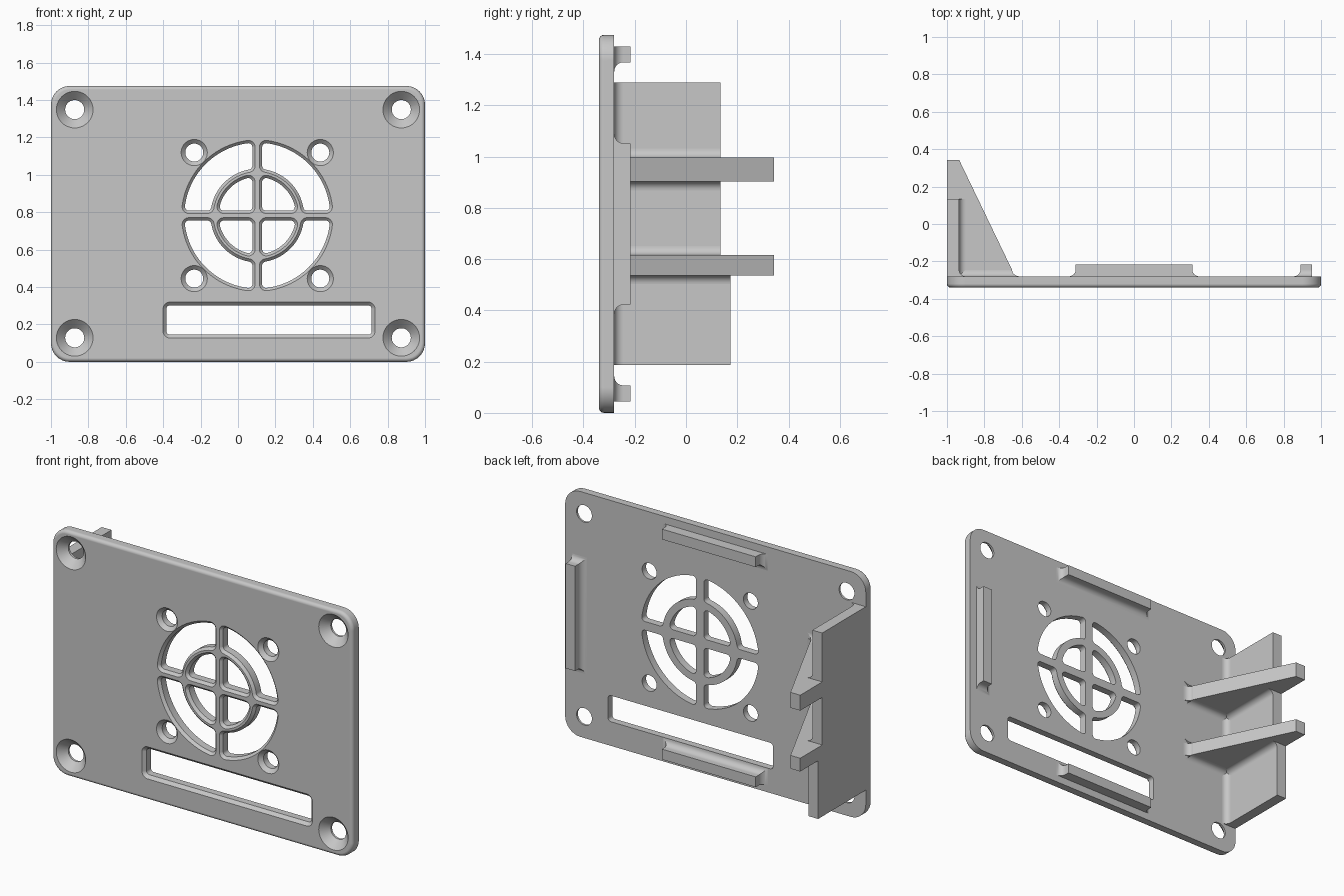
import bpy, bmesh, math
from mathutils import Vector

if "Cube" in bpy.data.objects:
    bpy.data.objects.remove(bpy.data.objects["Cube"])

FRONT, BACK = -0.34, -0.28
grey = bpy.data.materials.new("plain grey")
grey.diffuse_color = (0.57, 0.57, 0.57, 1)
grey.use_nodes = True
grey.node_tree.nodes["Principled BSDF"].inputs["Base Color"].default_value = grey.diffuse_color


def arc(cx, cy, r, a0, a1, n=8):
    """2D arc points, angles in degrees."""
    return [(cx + r * math.cos(math.radians(a0 + (a1 - a0) * i / n)),
             cy + r * math.sin(math.radians(a0 + (a1 - a0) * i / n))) for i in range(n + 1)]


def loft(bm, rings):
    """Skin a stack of matching 3D rings and cap both ends."""
    vs = [[bm.verts.new(p) for p in ring] for ring in rings]
    n = len(vs[0])
    for a, b in zip(vs, vs[1:]):
        for i in range(n):
            bm.faces.new((a[i], a[(i + 1) % n], b[(i + 1) % n], b[i]))
    bm.faces.new(vs[0])
    bm.faces.new(vs[-1])


def finish(name, bm):
    bmesh.ops.remove_doubles(bm, verts=bm.verts, dist=1e-5)
    bmesh.ops.recalc_face_normals(bm, faces=bm.faces)
    mesh = bpy.data.meshes.new(name)
    bm.to_mesh(mesh)
    bm.free()
    mesh.materials.append(grey)
    ob = bpy.data.objects.new(name, mesh)
    bpy.context.collection.objects.link(ob)
    return ob


def smooth(ob):
    bpy.ops.object.select_all(action='DESELECT')
    ob.select_set(True)
    bpy.context.view_layer.objects.active = ob
    bpy.ops.object.shade_smooth_by_angle(angle=math.radians(30))
    mod = ob.modifiers.new("even_shading", 'WEIGHTED_NORMAL')
    mod.keep_sharp = True


def rounded_rect(x0, x1, z0, z1, c, d):
    """Rounded rectangle grown outward by d."""
    out = []
    for cx, cz, a in ((x1 - c, z1 - c, 0), (x0 + c, z1 - c, 90),
                      (x0 + c, z0 + c, 180), (x1 - c, z0 + c, 270)):
        out += arc(cx, cz, c + d, a, a + 90)
    return out


def sector(r1, r2, g, c, d):
    """Rounded quarter opening between radii r1 and r2, g away from the axes, grown by d."""
    ax = math.sqrt((r2 - c) ** 2 - (g + c) ** 2)
    t = math.degrees(math.atan2(g + c, ax))
    pts = arc(ax, g + c, c + d, -90, t)[:-1] + arc(0, 0, r2 + d, t, 90 - t, 24)
    pts += arc(g + c, ax, c + d, 90 - t, 180)[1:]
    if r1 == 0:
        return pts + arc(g + c, g + c, c + d, 180, 270)
    ix = math.sqrt((r1 + c) ** 2 - (g + c) ** 2)
    p = math.degrees(math.atan2(g + c, ix))
    pts += arc(g + c, ix, c + d, 180, 270 - p)[:-1] + arc(0, 0, r1 - d, 90 - p, p, 16)
    return pts + arc(ix, g + c, c + d, 180 + p, 270)[1:]


def cut(bm, outline, f, k=0, cx=0, cz=0):
    """Through cutter whose front edge flares in a chamfer of size f."""
    steps = [(-0.2, 0), (FRONT + f, 0), (FRONT, f), (FRONT - 0.05, f)]
    ca, sa = round(math.cos(k * math.pi / 2)), round(math.sin(k * math.pi / 2))
    loft(bm, [[(cx + ca * x - sa * z, y, cz + sa * x + ca * z) for x, z in outline(d)]
              for y, d in steps])


# face plate with rounded corners and softened front rim
F = 0.02
bm = bmesh.new()
rim = [(BACK, 0)] + [(FRONT + F - F * math.sin(math.pi / 8 * i),
                      -F + F * math.cos(math.pi / 8 * i)) for i in range(5)]
loft(bm, [[(x, y, z) for x, z in rounded_rect(-1, 1, 0, 1.475, 0.1, d)] for y, d in rim])
plate = finish("face_plate", bm)

# cutters: fan grille, cable slot, countersunk screw holes
FX, FZ = 0.103, 0.782
bm = bmesh.new()
for k in range(4):
    cut(bm, lambda d: sector(0, 0.207, 0.026, 0.022, d), 0.015, k, FX, FZ)
    cut(bm, lambda d: sector(0.25, 0.39, 0.026, 0.022, d), 0.015, k, FX, FZ)
cut(bm, lambda d: rounded_rect(-0.383, 0.715, 0.145, 0.302, 0.02, d), 0.018)


def countersink(x, z, r_in, r_out):
    prof = ((-0.2, r_in), (FRONT + r_out - r_in, r_in), (FRONT, r_out), (FRONT - 0.05, r_out))
    loft(bm, [[(px, y, pz) for px, pz in arc(x, z, r, 0, 360, 40)[:-1]] for y, r in prof])


for sx in (-1, 1):
    for sz in (-1, 1):
        countersink(sx * 0.873, 0.7385 + sz * 0.61, 0.051, 0.098)
        countersink(FX + sx * 0.337, FZ + sz * 0.337, 0.048, 0.07)
cutter = finish("opening_cutter", bm)
cutter.hide_render = True
mod = plate.modifiers.new("openings", 'BOOLEAN')
mod.operation, mod.object, mod.solver = 'DIFFERENCE', cutter, 'EXACT'
bpy.context.view_layer.update()
cut_mesh = bpy.data.meshes.new_from_object(plate.evaluated_get(bpy.context.evaluated_depsgraph_get()))
plate.modifiers.clear()
plate.data = cut_mesh
bpy.data.objects.remove(cutter)
smooth(plate)


# locating tabs: flat outer face, filleted on the other three sides
def tab(name, centre, along, inward, half, thick=0.062, top=-0.217, r=0.036):
    bm = bmesh.new()
    steps = [(BACK + r - r * math.cos(math.pi / 12 * i), r - r * math.sin(math.pi / 12 * i))
             for i in range(7)] + [(top, 0)]
    rings = []
    for y, o in steps:
        c = Vector((centre[0], y, centre[1]))
        a, b = Vector(along) * (half + o), Vector(inward) * (thick + o)
        rings.append([c - a, c + a, c + a + b, c - a + b])
    loft(bm, rings)
    smooth(finish(name, bm))


tab("top_tab", (0, 1.43), (1, 0, 0), (0, 0, -1), 0.312)
tab("bottom_tab", (0, 0.045), (1, 0, 0), (0, 0, 1), 0.312)
tab("side_tab", (0.952, 0.737), (0, 0, 1), (-1, 0, 0), 0.315)

# side wall in three bays, with a fillet to the plate
WX, R = -0.935, 0.035
for name, z0, z1, yt in (("wall_lower", 0.187, 0.537, 0.173), ("wall_middle", 0.617, 0.903, 0.134),
                         ("wall_upper", 0.996, 1.29, 0.134)):
    prof = [(-1, BACK), (-1, yt), (WX, yt)] + arc(WX + R, BACK + R, R, 180, 270)
    bm = bmesh.new()
    loft(bm, [[(x, y, z) for x, y in prof] for z in (z0, z1)])
    smooth(finish(name, bm))

# triangular ribs with a filleted toe, plus fillets to the wall and plate
TOE = -0.652
corner = [(0, 0)] + arc(R, R, R, 180, 270)
for name, z0, z1, low_yt in (("rib_lower", 0.537, 0.617, 0.173), ("rib_upper", 0.903, 0.996, 0.134)):
    toe = [(TOE + 1.2 * v, BACK + u) for v, u in corner[1:]]
    prof = [(-1, BACK), (-1, 0.343), (WX, 0.343)] + toe
    bm = bmesh.new()
    loft(bm, [[(x, y, z) for x, y in prof] for z in (z0, z1)])
    for z, s, yt in ((z0, -1, low_yt), (z1, 1, 0.134)):
        loft(bm, [[(WX + u, y, z + s * v) for u, v in corner] for y in (BACK, yt)])
        # plate fillet, mitred into the toe fillet
        loft(bm, [[(WX if end == 0 else TOE + 1.2 * v, BACK + u, z + s * v) for u, v in corner]
                  for end in (0, 1)])
    smooth(finish(name, bm))
